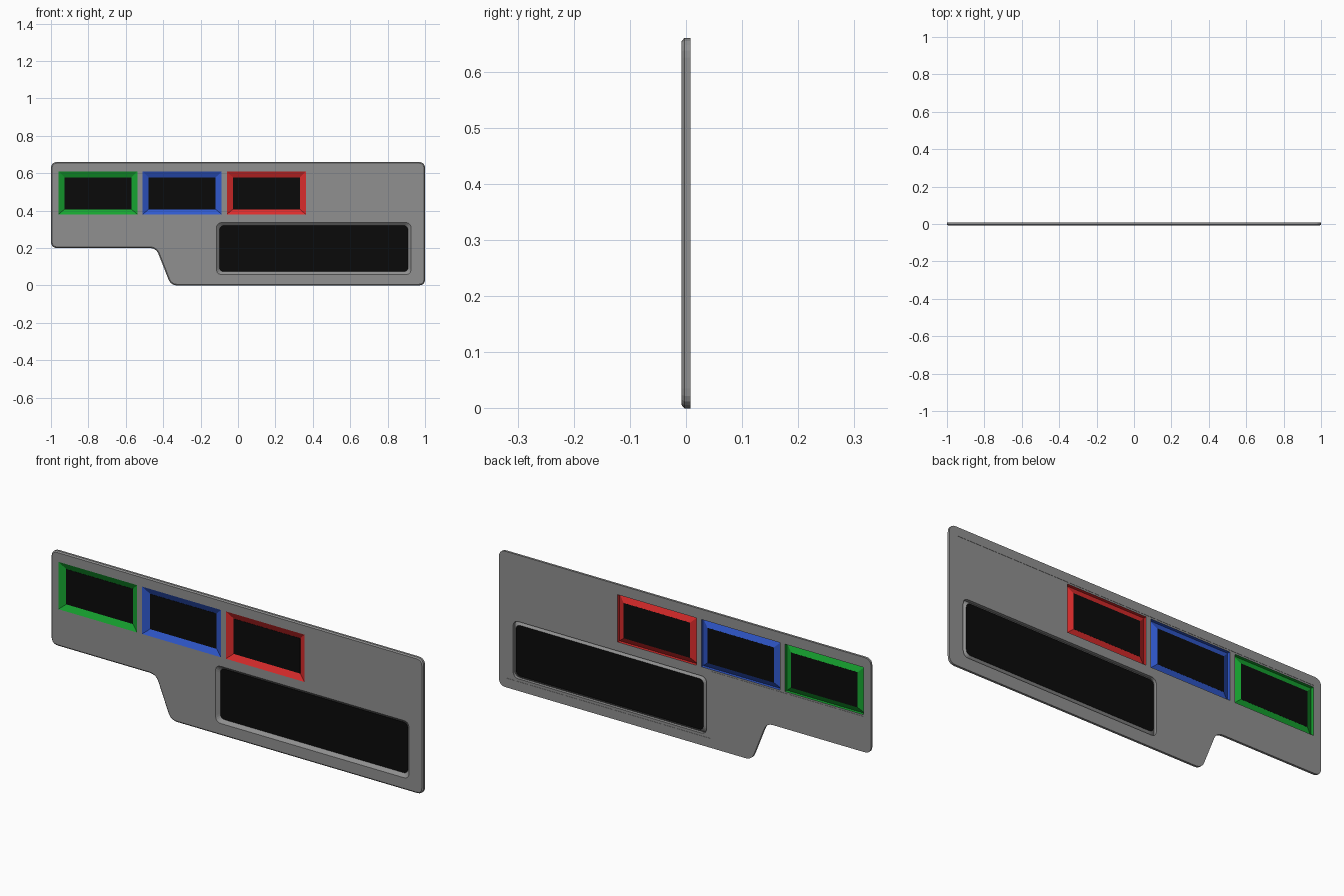
import bpy, bmesh
from mathutils import Vector

if "Cube" in bpy.data.objects:
    bpy.data.objects.remove(bpy.data.objects["Cube"])

FRONT, BACK = -0.008, 0.008
PANEL = 0.0068          # depth of the slightly sunk rear panel


def material(name, rgb):
    m = bpy.data.materials.new(name)
    m.diffuse_color = (*rgb, 1)
    m.use_nodes = True
    m.node_tree.nodes["Principled BSDF"].inputs["Base Color"].default_value = m.diffuse_color
    return m


GREY = material("grey", (0.28, 0.28, 0.28))
BLACK = material("black", (0.003, 0.003, 0.003))
GREEN = material("green", (0.008, 0.38, 0.03))
BLUE = material("blue", (0.03, 0.10, 0.62))
RED = material("red", (0.72, 0.025, 0.025))


def rounded(points, r, n=5):
    """Round every corner of an (x, z) polygon."""
    pts = [Vector(p) for p in points]
    out = []
    for i, p in enumerate(pts):
        a = p + (pts[i - 1] - p).normalized() * r
        b = p + (pts[(i + 1) % len(pts)] - p).normalized() * r
        for k in range(n + 1):
            t = k / n
            out.append(a * (1 - t) ** 2 + p * 2 * t * (1 - t) + b * t * t)
    return out


def inset(pts, d):
    """Offset a counter-clockwise outline inwards."""
    out = []
    for i, p in enumerate(pts):
        t = (pts[(i + 1) % len(pts)] - pts[i - 1]).normalized()
        out.append(p + Vector((-t.y, t.x)) * d)
    return out


def rect(cx, cz, hx, hz):
    return [Vector((cx - hx, cz - hz)), Vector((cx + hx, cz - hz)),
            Vector((cx + hx, cz + hz)), Vector((cx - hx, cz + hz))]


def ring(bm, pts, y):
    return [bm.verts.new((p.x, y, p.y)) for p in pts]


def bridge(bm, a, b):
    for i in range(len(a)):
        j = (i + 1) % len(a)
        bm.faces.new((a[i], a[j], b[j], b[i]))


def fill(bm, rings, side):
    """Flat cap; rings after the first are holes."""
    edges = []
    for r in rings:
        for i in range(len(r)):
            v, w = r[i], r[(i + 1) % len(r)]
            edges.append(bm.edges.get((v, w)) or bm.edges.new((v, w)))
    bmesh.ops.triangle_fill(bm, edges=edges, use_beauty=True, normal=(0, side, 0))


def finish(bm, name, mat):
    bmesh.ops.recalc_face_normals(bm, faces=bm.faces[:])
    me = bpy.data.meshes.new(name)
    bm.to_mesh(me)
    bm.free()
    me.materials.append(mat)
    bpy.context.collection.objects.link(bpy.data.objects.new(name, me))


# Window openings: name, colour, outer outline, inner outline
windows = []
for i, (name, mat) in enumerate((("green", GREEN), ("blue", BLUE), ("red", RED))):
    cx = -0.7485 + 0.45 * i
    windows.append((name, mat, rect(cx, 0.495, 0.2115, 0.115),
                    rect(cx, 0.4925, 0.179, 0.0855)))
windows.append(("wide", GREY, rounded(rect(0.405, 0.197, 0.520, 0.139), 0.03),
                rounded(rect(0.405, 0.197, 0.504, 0.123), 0.025)))

# Face plate: chamfered front edge, stepped outline, sunk L-shaped rear panel
outline = rounded([(-1, 0.20), (-0.438, 0.20), (-0.359, 0), (1, 0),
                   (1, 0.66), (-1, 0.66)], 0.035)
rear = [Vector(p) for p in ((-0.965, 0.372), (-0.142, 0.372), (-0.142, 0.045),
                            (0.957, 0.045), (0.957, 0.618), (-0.965, 0.618))]
bm = bmesh.new()
r_back = ring(bm, outline, BACK)
r_mid = ring(bm, outline, -0.003)
r_front = ring(bm, inset(outline, 0.006), FRONT)
bridge(bm, r_back, r_mid)
bridge(bm, r_mid, r_front)
fill(bm, [r_front] + [ring(bm, w[2], FRONT) for w in windows], -1)
p_top, p_low = ring(bm, rear, BACK), ring(bm, rear, PANEL)
bridge(bm, p_top, p_low)
fill(bm, [r_back, p_top], 1)
fill(bm, [p_low] + [ring(bm, w[2], PANEL) for w in windows], 1)
finish(bm, "face_plate", GREY)

# Sloping window surrounds and dark screens at the back of each
for name, mat, outer, inner in windows:
    bm = bmesh.new()
    back, front, deep = (ring(bm, outer, PANEL), ring(bm, outer, FRONT),
                         ring(bm, inner, PANEL))
    bridge(bm, back, front)
    bridge(bm, front, deep)
    finish(bm, name + "_frame", mat)

    bm = bmesh.new()
    a, b = ring(bm, inner, PANEL - 0.001), ring(bm, inner, PANEL + 0.0004)
    bridge(bm, a, b)
    bm.faces.new(a)
    bm.faces.new(b[::-1])
    finish(bm, name + "_screen", BLACK)
